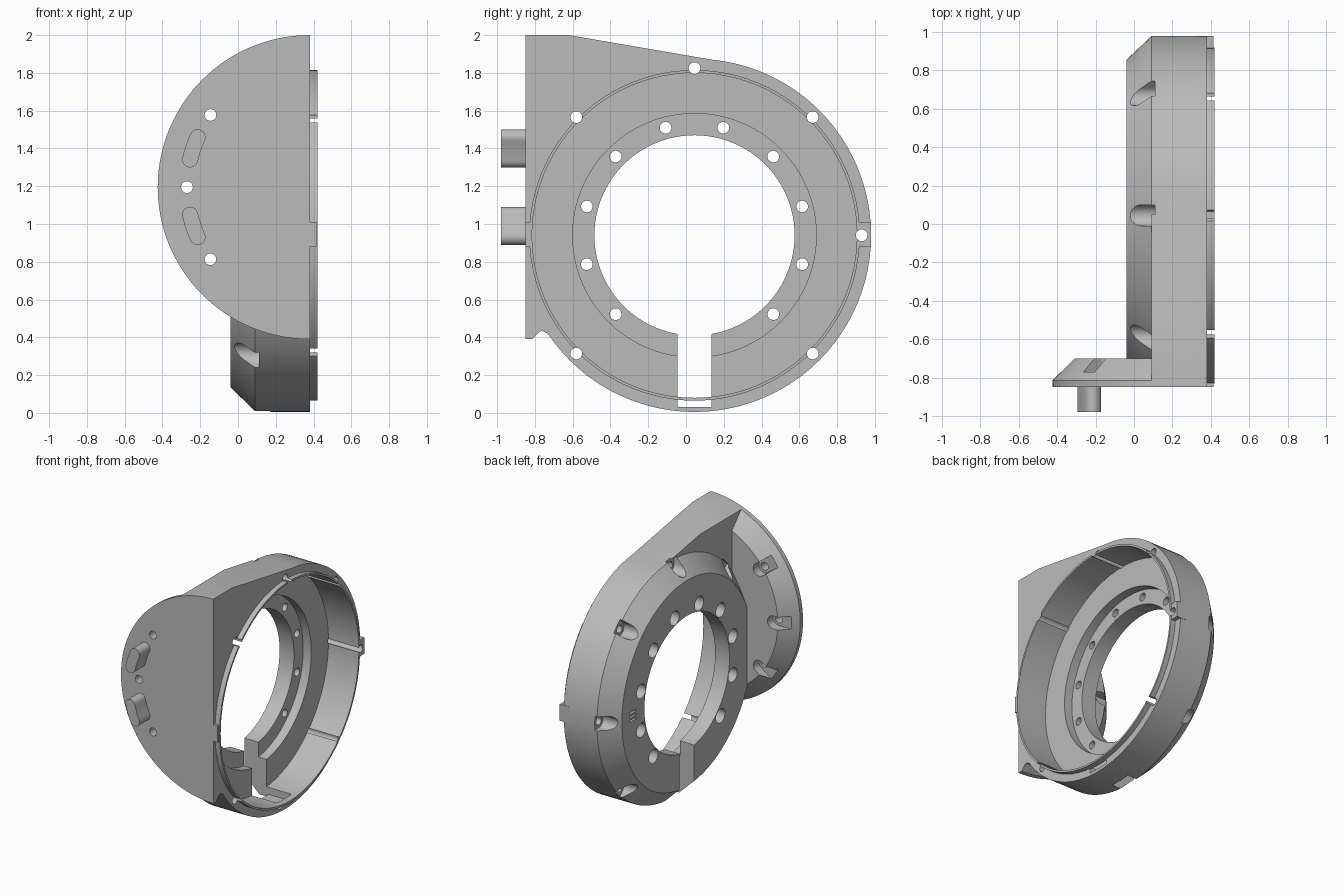
import bpy, bmesh
from math import sin, cos, radians

if "Cube" in bpy.data.objects:
    bpy.data.objects.remove(bpy.data.objects["Cube"])

RING = (0.045, 0.94)     # ring axis (y, z)
DISC = (0.38, 1.195)     # front plate centre (x, z)

grey = bpy.data.materials.new("plain grey")
grey.use_nodes = True
tone = (0.5, 0.5, 0.5, 1)
grey.diffuse_color = tone
grey.node_tree.nodes["Principled BSDF"].inputs["Base Color"].default_value = tone


def arc(c, r, a0=0, a1=360, n=96):
    """Points on an arc; a full circle drops its repeated end."""
    count = n if a1 - a0 == 360 else n + 1
    steps = [radians(a0 + (a1 - a0) * i / n) for i in range(count)]
    return [(c[0] + r * cos(a), c[1] + r * sin(a)) for a in steps]


def polar(c, r, deg):
    return c[0] + r * cos(radians(deg)), c[1] + r * sin(radians(deg))


def rect(a0, b0, a1, b1):
    return [(a0, b0), (a1, b0), (a1, b1), (a0, b1)]


def pocket(c, deg, r, length):
    """U-shaped outline, rounded at c and running outward along deg."""
    far = polar(c, length, deg)
    return arc(c, r, deg + 90, deg + 270, 20) + [polar(far, r, deg - 90), polar(far, r, deg + 90)]


def loft(name, axis, sections):
    """Solid through (position, outline) sections along the x or y axis."""
    bm = bmesh.new()
    loops = []
    for t, pts in sections:
        loops.append([bm.verts.new((t, a, b) if axis == "x" else (a, t, b)) for a, b in pts])
    for low, high in zip(loops, loops[1:]):
        for i in range(len(low)):
            j = (i + 1) % len(low)
            bm.faces.new((low[i], low[j], high[j], high[i]))
    bm.faces.new(loops[0])
    bm.faces.new(loops[-1])
    bmesh.ops.recalc_face_normals(bm, faces=bm.faces)
    mesh = bpy.data.meshes.new(name)
    bm.to_mesh(mesh)
    bm.free()
    mesh.materials.append(grey)
    ob = bpy.data.objects.new(name, mesh)
    bpy.context.collection.objects.link(ob)
    return ob


def prism(name, axis, lo, hi, pts):
    return loft(name, axis, [(lo, pts), (hi, pts)])


def combine(target, tool, op):
    mod = target.modifiers.new("join", "BOOLEAN")
    mod.operation, mod.solver, mod.object = op, "EXACT", tool
    bpy.context.view_layer.objects.active = target
    bpy.ops.object.modifier_apply(modifier=mod.name)
    bpy.data.objects.remove(tool)


def add(tool):
    combine(housing, tool, "UNION")


def cut(axis, lo, hi, pts):
    combine(housing, prism("cutter", axis, lo, hi, pts), "DIFFERENCE")


# Chamfered ring
housing = loft("ring_housing", "x", [(-0.04, arc(RING, 0.81)), (0.09, arc(RING, 0.935)),
                                     (0.38, arc(RING, 0.935))])

# Web joining the ring to the front plate, trimmed to the plate's round edge
web = prism("web", "x", 0.09, 0.38, [
    (-0.85, 2.0), (-0.62, 2.0), (0.2, 1.859), (0.2, 1.0), (-0.6, 0.42), (-0.70, 0.385),
    (-0.73, 0.42), (-0.765, 0.435), (-0.80, 0.415), (-0.82, 0.39), (-0.85, 0.39)])
combine(web, prism("trim", "y", -1, 1, arc(DISC, 0.805, n=128)), "INTERSECT")
add(web)

# Half-disc front plate with a bevelled back
add(loft("front_plate", "y", [(y, arc(DISC, r, 90, 270, 64))
                              for y, r in ((-0.85, 0.805), (-0.815, 0.805), (-0.70, 0.69))]))

# Locating lip and its two side tabs
add(prism("lip", "x", 0.3, 0.42, arc(RING, 0.875)))
for y0, y1 in ((0.85, 0.98), (-0.87, -0.78)):
    add(prism("tab", "x", 0.33, 0.415, rect(y0, 0.88, y1, 1.01)))

# Flat front, main cavity and recessed seat
cut("x", -0.5, 0.5, rect(-1.2, -0.5, -0.85, 2.5))
cut("x", 0.155, 0.6, arc(RING, 0.86))
cut("x", 0.085, 0.2, arc(RING, 0.645))

# Central bore, slot and the slot's opening through the bottom wall
cut("x", -0.2, 0.3, arc(RING, 0.53))
cut("x", -0.2, 0.6, rect(-0.045, 0.03, 0.135, 0.6))
cut("x", -0.2, 0.17, rect(-0.045, -0.1, 0.135, 0.1))

# Lip bridging the slot
add(prism("lip_bridge", "x", 0.37, 0.42,
          arc(RING, 0.86, 262.5, 277.5, 4) + arc(RING, 0.875, 262.5, 277.5, 4)[::-1]))

# Rim screws with open pockets in the chamfer
for deg in (0, 45, 90, 135, 225, 315):
    c = polar(RING, 0.885, deg)
    cut("x", -0.2, 0.6, arc(c, 0.031, n=20))
    cut("x", -0.2, 0.11, pocket(c, deg, 0.055, 0.06))

# Seat screws with round counterbores
for k in range(12):
    deg = 15 + 30 * k
    if deg not in (255, 285):
        c = polar(RING, 0.59, deg)
        cut("x", -0.2, 0.2, arc(c, 0.031, n=20))
        cut("x", -0.2, 0.03, arc(c, 0.056, n=24))

# Shallow vents on the back face
for z in (0.91, 0.94, 0.97):
    cut("x", -0.1, -0.02, rect(0.68, z - 0.008, 0.76, z + 0.008))

# Front plate screws with pockets behind
for deg in (144, 180, 216):
    c = polar(DISC, 0.65, deg)
    cut("y", -1, -0.5, arc(c, 0.031, n=20))
    cut("y", -0.77, -0.6, pocket(c, deg, 0.05, 0.2))

# Curved front pegs
pegs = []
for name, a0, a1 in (("upper_peg", 156, 167), ("lower_peg", 193, 204)):
    outline = arc(DISC, 0.692, a0, a1, 8)
    outline += arc(polar(DISC, 0.65, a1), 0.042, a1, a1 + 180, 10)[1:-1]
    outline += arc(DISC, 0.608, a0, a1, 8)[::-1]
    outline += arc(polar(DISC, 0.65, a0), 0.042, a0 + 180, a0 + 360, 10)[1:-1]
    pegs.append(prism(name, "y", -0.98, -0.84, outline))

# Smooth curved walls, crisp edges
for ob in [housing] + pegs:
    bpy.ops.object.select_all(action="DESELECT")
    ob.select_set(True)
    bpy.context.view_layer.objects.active = ob
    bpy.ops.object.shade_smooth_by_angle(angle=radians(25))
